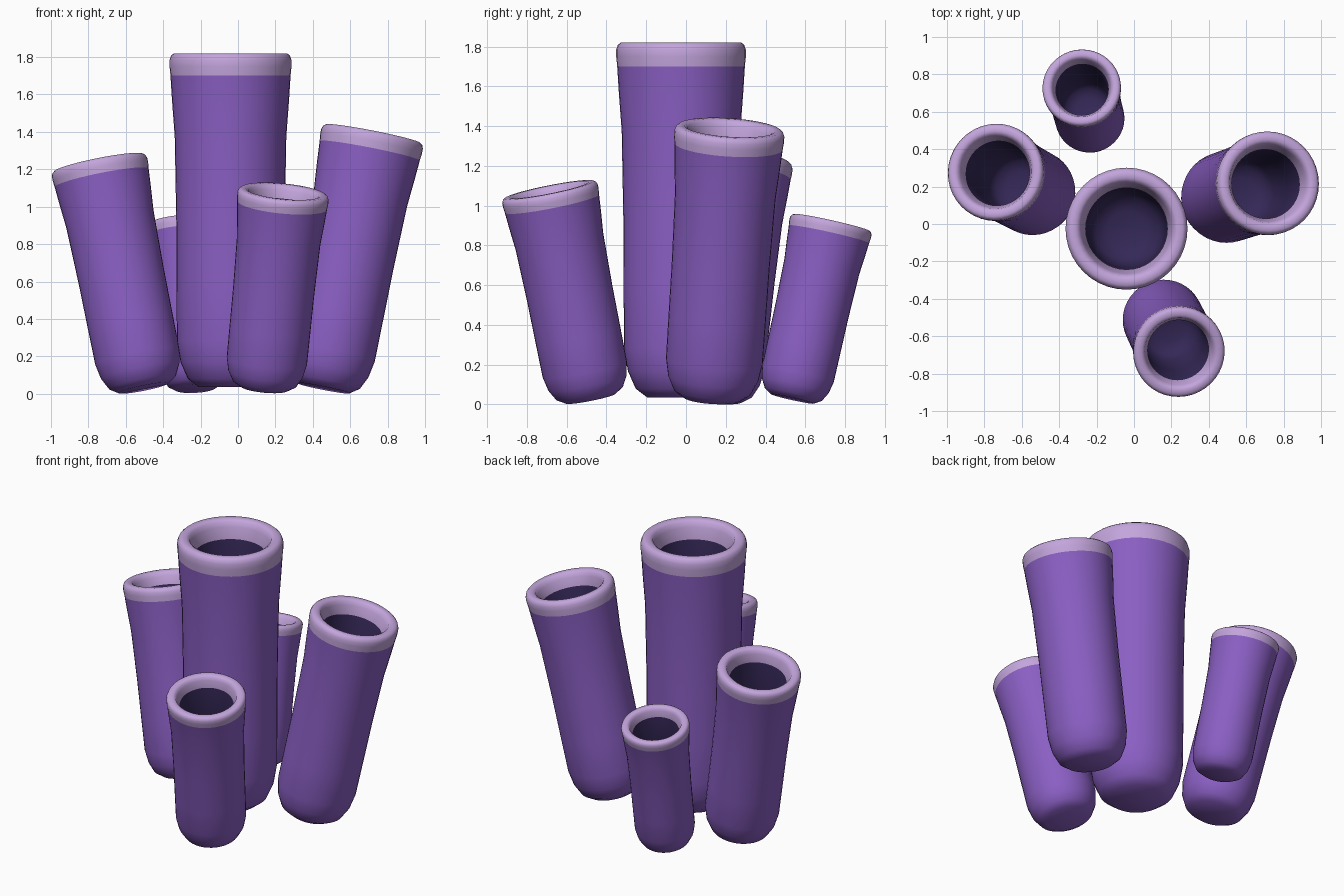
import bpy, bmesh, math
from mathutils import Vector

if "Cube" in bpy.data.objects:
    bpy.data.objects.remove(bpy.data.objects["Cube"])


def material(name, rgb):
    m = bpy.data.materials.new(name)
    m.diffuse_color = (*rgb, 1)
    m.use_nodes = True
    m.node_tree.nodes["Principled BSDF"].inputs["Base Color"].default_value = m.diffuse_color
    return m


MATS = [material("purple body", (0.254, 0.114, 0.546)),
        material("lilac rim", (0.546, 0.376, 0.716)),
        material("dark inside", (0.035, 0.021, 0.095))]

# Wall section: (fraction of length, fraction of rim radius, material of the strip leading here)
PROFILE = [(0, 0, 0), (0.0, 0.52, 0), (0.025, 0.70, 0), (0.075, 0.82, 0), (0.14, 0.88, 0),
           (0.30, 0.885, 0), (0.50, 0.89, 0), (0.75, 0.915, 0), (0.86, 0.96, 0), (0.933, 0.985, 0),
           (0.96, 1.0, 1), (0.98, 1.0, 1), (0.993, 0.975, 1), (1.0, 0.93, 1),
           (1.0, 0.83, 1), (0.993, 0.77, 1), (0.975, 0.74, 1), (0.935, 0.67, 1),
           (0.70, 0.65, 2), (0.46, 0.62, 2), (0.42, 0.52, 2), (0.40, 0.3, 2), (0.40, 0, 2)]
SEG = 40


def tube(name, base, top, radius):
    """Hollow round-bottomed tube, revolved about the line from base to top."""
    base, top = Vector(base), Vector(top)
    axis = top - base
    turn = Vector((0, 0, 1)).rotation_difference(axis)
    bm = bmesh.new()
    rings = []
    for t, r, _ in PROFILE:
        n = SEG if r else 1
        rings.append([bm.verts.new(base + axis * t + turn @ Vector((
            radius * r * math.cos(math.tau * i / SEG),
            radius * r * math.sin(math.tau * i / SEG), 0))) for i in range(n)])
    for k in range(1, len(rings)):
        a, b = rings[k - 1], rings[k]
        for i in range(SEG):
            j = (i + 1) % SEG
            if len(a) == 1:
                f = bm.faces.new((a[0], b[j], b[i]))
            elif len(b) == 1:
                f = bm.faces.new((a[i], a[j], b[0]))
            else:
                f = bm.faces.new((a[i], a[j], b[j], b[i]))
            f.material_index = PROFILE[k][2]
            f.smooth = True
    bmesh.ops.recalc_face_normals(bm, faces=bm.faces[:])
    me = bpy.data.meshes.new(name)
    bm.to_mesh(me)
    bm.free()
    for m in MATS:
        me.materials.append(m)
    ob = bpy.data.objects.new(name, me)
    bpy.context.collection.objects.link(ob)
    return ob


# One tall tube in the middle, four leaning outwards around it
tube("center_tube", (-0.04, -0.025, 0.035), (-0.04, -0.025, 1.82), 0.326)
tube("right_tube", (0.455, 0.13, 0.03), (0.722, 0.22, 1.39), 0.277)
tube("left_tube", (-0.505, 0.15, 0.03), (-0.745, 0.28, 1.235), 0.26)
tube("front_tube", (0.14, -0.48, 0.03), (0.243, -0.688, 1.08), 0.245)
tube("back_tube", (-0.228, 0.535, 0.028), (-0.281, 0.732, 0.915), 0.21)
